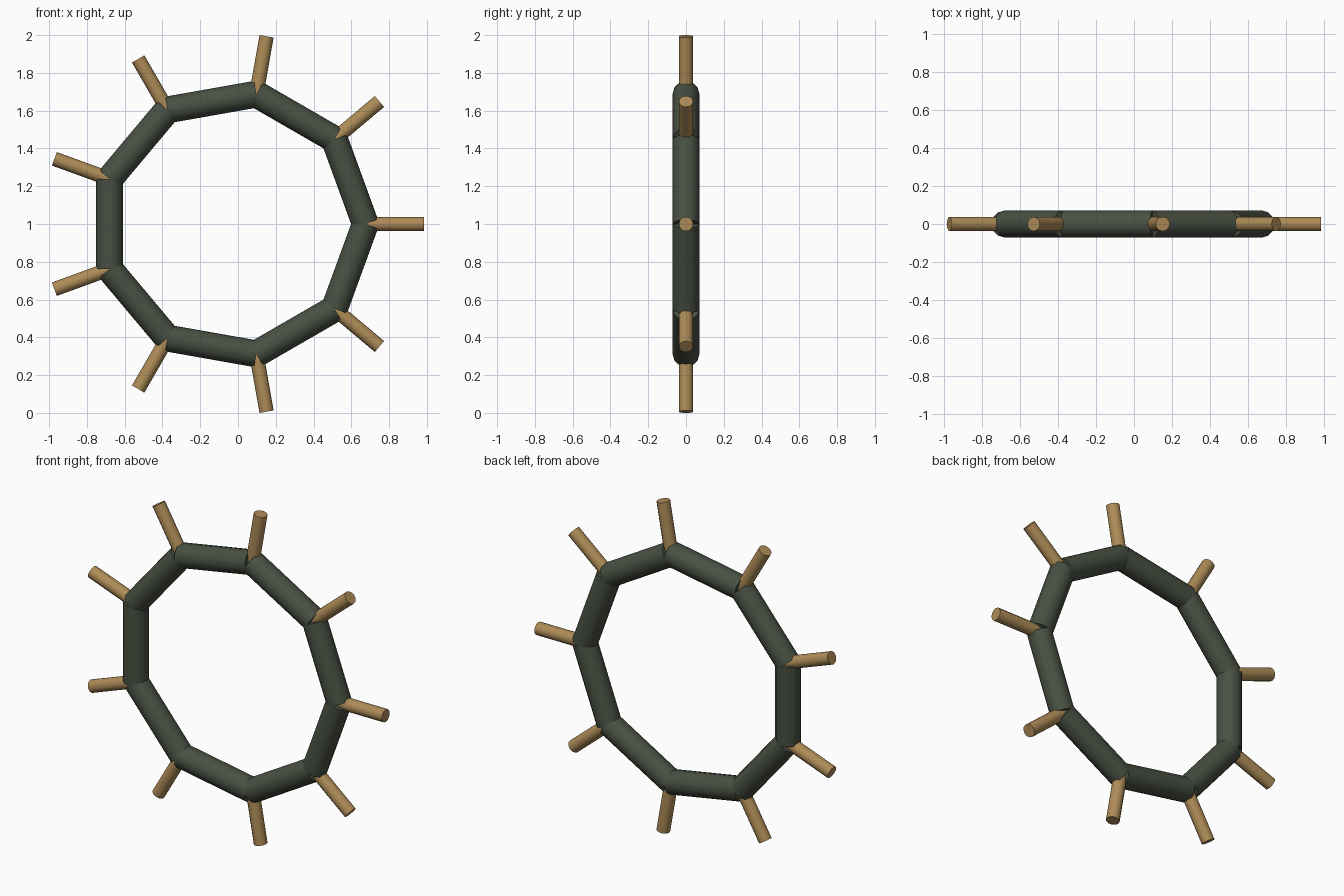
import bpy
import math
from mathutils import Vector

if "Cube" in bpy.data.objects:
    bpy.data.objects.remove(bpy.data.objects["Cube"])

SIDES = 9
CENTRE = Vector((-0.024, 0, 1.0))
RING_R, TIP_R = 0.698, 1.009      # joint radius and peg tip radius
TUBE_R, PEG_R = 0.071, 0.038


def make_material(name, rgb):
    mat = bpy.data.materials.new(name)
    mat.diffuse_color = (*rgb, 1)
    mat.use_nodes = True
    mat.node_tree.nodes["Principled BSDF"].inputs["Base Color"].default_value = mat.diffuse_color
    return mat


green = make_material("dark green", (0.065, 0.08, 0.055))
wood = make_material("tan wood", (0.42, 0.26, 0.095))


def polar(radius, index):
    """Point in the upright ring plane at a numbered corner."""
    a = math.tau * index / SIDES
    return CENTRE + Vector((radius * math.cos(a), 0, radius * math.sin(a)))


def rod(name, start, end, radius, mat):
    """Capped cylinder between two points."""
    axis = end - start
    bpy.ops.mesh.primitive_cylinder_add(
        vertices=12, radius=radius, depth=axis.length,
        location=(start + end) / 2,
        rotation=axis.to_track_quat('Z', 'Y').to_euler())
    obj = bpy.context.object
    obj.name = name
    obj.data.materials.append(mat)
    bpy.ops.object.shade_smooth_by_angle(angle=math.radians(40))
    return obj


for i in range(SIDES):
    # straight ring segment between neighbouring joints
    rod(f"ring_segment_{i + 1}", polar(RING_R, i), polar(RING_R, i + 1), TUBE_R, green)
    # peg pointing outward from the joint
    rod(f"peg_{i + 1}", polar(RING_R, i), polar(TIP_R, i), PEG_R, wood)
